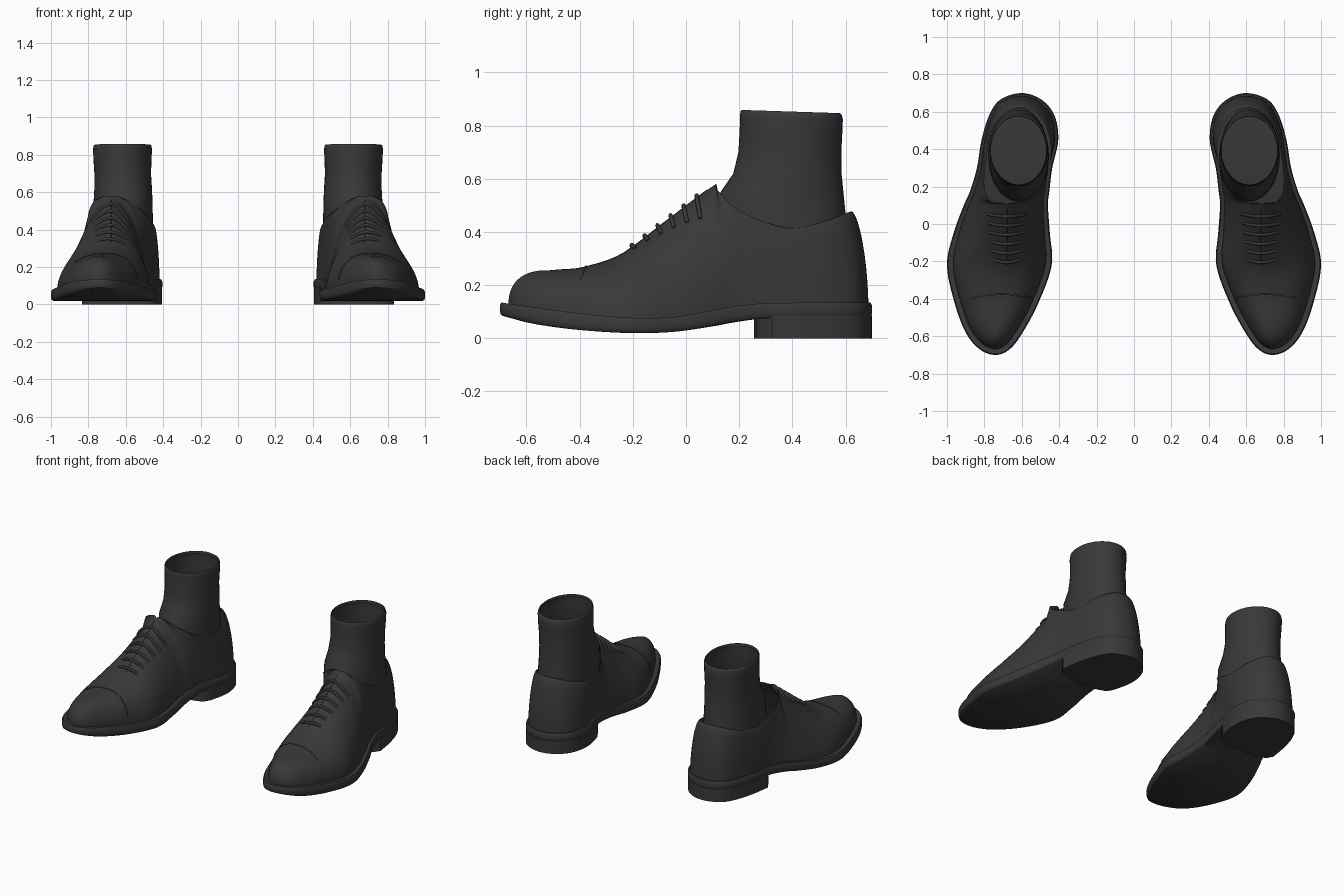
import bpy, bmesh, math
from mathutils import Vector
from mathutils.bvhtree import BVHTree

if "Cube" in bpy.data.objects:
    bpy.data.objects.remove(bpy.data.objects["Cube"])

mat = bpy.data.materials.new("charcoal leather")
mat.diffuse_color = (0.04, 0.04, 0.04, 1)
mat.use_nodes = True
mat.node_tree.nodes["Principled BSDF"].inputs["Base Color"].default_value = mat.diffuse_color
STEPS = 6

# Sole stations from toe to heel: y, inner x, outer x, bottom z, top z
SOLE = [(-.70, .74, .74, .085, .135), (-.67, .665, .825, .077, .13),
        (-.58, .595, .90, .055, .118), (-.42, .51, .96, .033, .096),
        (-.22, .44, 1.0, .02, .078), (-.05, .45, .965, .024, .08),
        (.10, .46, .91, .045, .105), (.18, .452, .875, .06, .12),
        (.30, .437, .84, .075, .132), (.45, .405, .815, .075, .134),
        (.58, .425, .775, .075, .135), (.665, .495, .715, .075, .135),
        (.70, .60, .60, .075, .135)]
# Ridge and collar stations: y, inner x, outer x, z, roundness of the wall
TOP = [(-.52, .725, .725, .256, 2.4), (-.50, .72, .72, .256, 2.4),
       (-.46, .715, .715, .26, 2.4), (-.38, .705, .705, .27, 2.3),
       (-.24, .69, .69, .32, 2.0), (-.07, .68, .68, .445, 1.7),
       (.10, .68, .68, .572, 1.6), (.115, .60, .76, .56, 1.55),
       (.20, .49, .80, .48, 1.5), (.38, .445, .785, .415, 1.6),
       (.52, .47, .75, .44, 1.7), (.60, .53, .68, .47, 1.7),
       (.622, .605, .605, .478, 1.7)]
RIDGE_END = 6 * STEPS


def closed_spline(table):
    """Smooth closed loop: down the inner side, back along the outer side."""
    pts = [Vector((r[1], r[0], r[3], r[4])) for r in table]
    pts += [Vector((r[2], r[0], r[3], r[4])) for r in table[-2:0:-1]]
    n, out = len(pts), []
    for i in range(n):
        a, b, c, d = (pts[(i + k) % n] for k in (-1, 0, 1, 2))
        for s in range(STEPS):
            t = s / STEPS
            out.append(b + (c - a) * (t / 2) + (a * 2 - b * 5 + c * 4 - d) * (t * t / 2)
                       + (b * 3 - a - c * 3 + d) * (t ** 3 / 2))
    return out


def finish(name, rows, closed=True, caps=(), angle=40):
    """Skin rows of points into a mesh, cap with cross strips, mirror to a pair."""
    bm = bmesh.new()
    vs = [[bm.verts.new(p) for p in row] for row in rows]
    m = len(rows[0])
    for lo, hi in zip(vs, vs[1:]):
        for i in range(m if closed else m - 1):
            j = (i + 1) % m
            bm.faces.new((lo[i], lo[j], hi[j], hi[i]))
    for c in caps:
        row = vs[c]
        for i in range(m // 2):
            q = [row[i], row[i + 1], row[(m - i - 1) % m], row[(m - i) % m]]
            q = list(dict.fromkeys(q))
            if len(q) > 2:
                bm.faces.new(q)
    bmesh.ops.remove_doubles(bm, verts=bm.verts, dist=.0004)
    bmesh.ops.recalc_face_normals(bm, faces=bm.faces)
    tree = BVHTree.FromBMesh(bm)
    me = bpy.data.meshes.new(name)
    bm.to_mesh(me)
    bm.free()
    me.materials.append(mat)
    ob = bpy.data.objects.new(name, me)
    bpy.context.collection.objects.link(ob)
    bpy.ops.object.select_all(action='DESELECT')
    bpy.context.view_layer.objects.active = ob
    ob.select_set(True)
    bpy.ops.object.shade_smooth_by_angle(angle=math.radians(angle))
    ob.modifiers.new("pair", 'MIRROR').use_mirror_merge = False
    return tree


outline = closed_spline(SOLE)
top = closed_spline(TOP)
M = len(outline)
for i in range(1, RIDGE_END + 1):          # both sides meet on the ridge
    mid = (top[i] + top[M - i]) / 2
    top[i], top[M - i] = mid, mid.copy()


def inset(i, d):
    """Outline point moved inwards by d."""
    t = (outline[(i + 1) % M] - outline[i - 1]).xy.normalized()
    return outline[i].xy + Vector((t.y, -t.x)) * d


# Sole with softly rounded edge
def sole_row(d, f):
    return [(*inset(i, d), outline[i].z + (outline[i].w - outline[i].z) * f) for i in range(M)]


finish("sole", [sole_row(.010, 0), sole_row(.003, .1), sole_row(0, .35), sole_row(0, .8),
                sole_row(.006, 1)], caps=(0, -1))

# Heel block: rear of the sole outline with a rounded front edge
rear = [i for i in range(M) if outline[i].y > .31]
first, last = inset(rear[0], 0), inset(rear[-1], 0)
foot = [inset(i, .001) for i in rear]
corner = [(.16, .256), (.08, .264), (.025, .284)]
foot = ([Vector((.64, .255))] + [Vector((first.x + dx, y)) for dx, y in corner] + foot
        + [Vector((last.x - dx, y)) for dx, y in reversed(corner)])
if len(foot) % 2:
    foot.append((foot[-1] + foot[0]) / 2)
finish("heel", [[(p.x, p.y, z) for p in foot] for z in (0, .04, .085)], caps=(0, -1))

# Upper: walls rising from the sole to the ridge and collar
rows = []
for s in range(15):
    a = math.pi / 2 * s / 14
    row = []
    for i in range(M):
        d = .032 - .018 * min(1, max(0, (outline[i].y + .2) / .7))
        b, t = inset(i, d), top[i]
        e = 2 / t.w
        h = 1 - max(0, math.cos(a)) ** e
        v = math.sin(a) ** e
        z0 = outline[i].w - .012
        row.append((*(b + (t.xy - b) * h), z0 + (t.z - z0) * v))
    rows.append(row)
tree = finish("upper", rows, angle=60)

# Sock: open tube with a rolled rim; z, front y, back y, inner x, outer x
SOCK = [(.14, .15, .62, .46, .775), (.35, .12, .61, .455, .78), (.45, .12, .602, .455, .776),
        (.55, .13, .592, .457, .772), (.62, .178, .585, .46, .768), (.70, .197, .584, .465, .768),
        (.78, .202, .588, .462, .773), (.83, .203, .590, .46, .775), (.848, .205, .585, .463, .772),
        (.853, .209, .578, .467, .767), (.835, .211, .575, .469, .765)]
rows = []
for z, yf, yb, xi, xo in SOCK:
    row = []
    for k in range(40):
        a = math.tau * k / 40
        c, s = math.cos(a), math.sin(a)
        tilt = -.006 * s if z > .75 else 0
        row.append(((xi + xo) / 2 + (xo - xi) / 2 * c, (yf + yb) / 2 + (yb - yf) / 2 * s, z + tilt))
    rows.append(row)
finish("sock", rows, angle=60)


def on_upper(x, y, lift):
    hit = tree.ray_cast(Vector((x, y, 2)), Vector((0, 0, -1)))[0]
    return Vector((x, y, (hit.z if hit else .1) + lift))


def cords(name, paths, radius):
    """Round cords along the given paths, for both shoes."""
    cu = bpy.data.curves.new(name, 'CURVE')
    cu.dimensions = '3D'
    cu.bevel_depth, cu.bevel_resolution, cu.use_fill_caps = radius, 1, True
    for path in paths:
        for side in (1, -1):
            sp = cu.splines.new('POLY')
            sp.points.add(len(path) - 1)
            for pt, p in zip(sp.points, path):
                pt.co = (p.x * side, p.y, p.z, 1)
            sp.use_smooth = True
    cu.materials.append(mat)
    bpy.context.collection.objects.link(bpy.data.objects.new(name, cu))


# Laces across the instep, ends sinking into the leather
laces = []
for r in range(6):
    y, half = -.205 + .049 * r, .07 + .007 * r
    laces.append([on_upper(.68 + half * u / 5, y + .014 * (u / 5) ** 2, .009 - .012 * (u / 5) ** 4)
                  for u in range(-5, 6)])
cords("laces", laces, .0085)

# Lacing gap and toe cap seam
cords("lacing_seam", [[on_upper(.68, -.22 + .025 * k, -.001) for k in range(13)]], .003)
cords("toe_cap_seam", [[on_upper(.705 + .015 * k, -.375 - .8 * (.015 * k) ** 2, -.002)
                        for k in range(-11, 12)]], .005)
